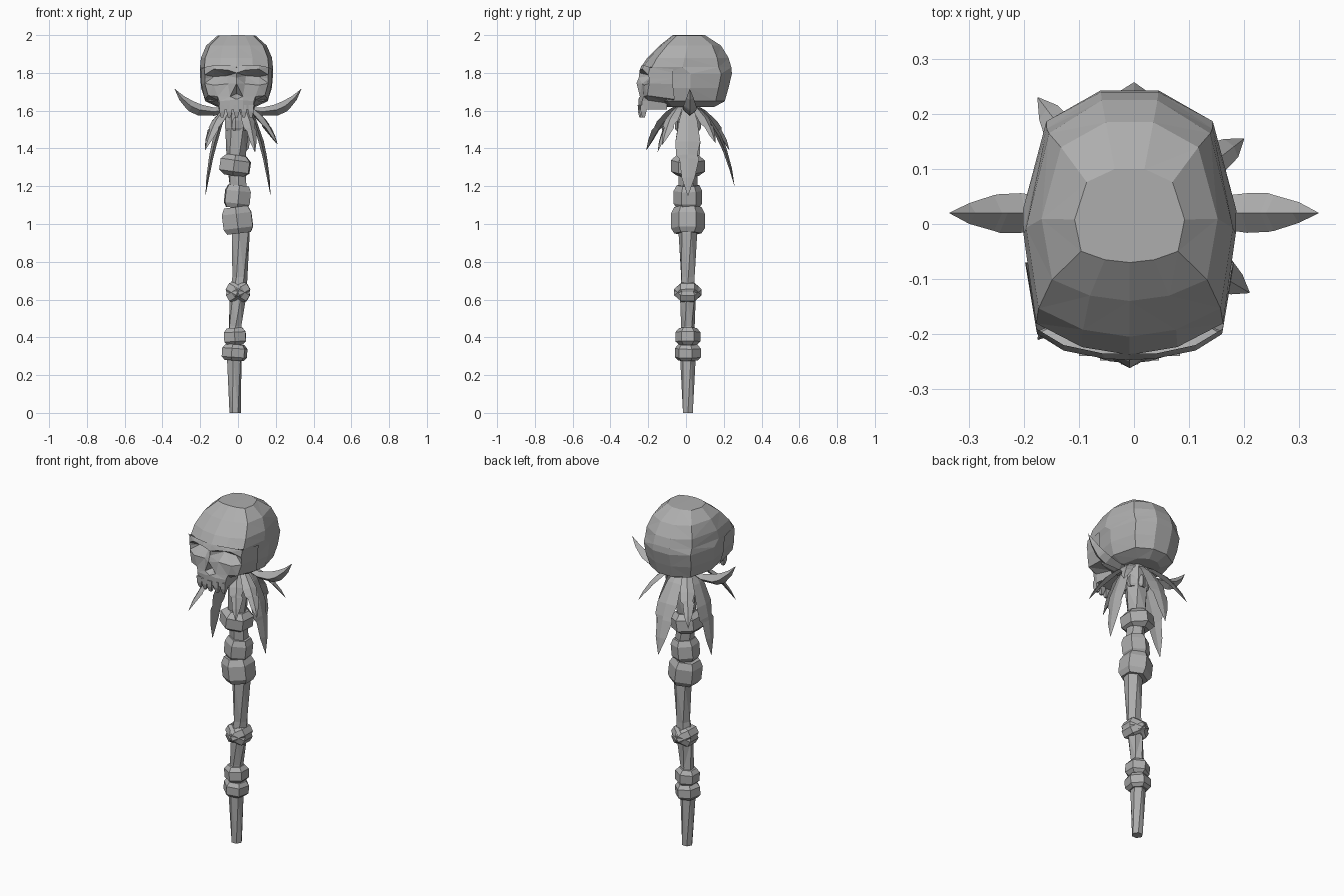
import bpy, bmesh
from math import sin, cos, pi, radians
from mathutils import Vector, Matrix

cube = bpy.data.objects.get("Cube")
if cube:
    bpy.data.objects.remove(cube)

bone = bpy.data.materials.new("bone_grey")
bone.use_nodes = True
GREY = (0.42, 0.42, 0.42, 1)
bone.diffuse_color = GREY
bone.node_tree.nodes["Principled BSDF"].inputs["Base Color"].default_value = GREY


def finish(name, bm, triangulate):
    bmesh.ops.recalc_face_normals(bm, faces=bm.faces)
    if triangulate:
        bmesh.ops.triangulate(bm, faces=bm.faces)
    mesh = bpy.data.meshes.new(name)
    bm.to_mesh(mesh)
    bm.free()
    mesh.materials.append(bone)
    ob = bpy.data.objects.new(name, mesh)
    bpy.context.collection.objects.link(ob)


def loft(name, rings, triangulate=False):
    """Skin a list of equally long point rings and cap both ends."""
    bm = bmesh.new()
    rows = [[bm.verts.new(p) for p in ring] for ring in rings]
    n = len(rows[0])
    for a, b in zip(rows, rows[1:]):
        for i in range(n):
            j = (i + 1) % n
            bm.faces.new((a[i], a[j], b[j], b[i]))
    bm.faces.new(rows[0])
    bm.faces.new(rows[-1])
    finish(name, bm, triangulate)


def polygon(x, y, z, r, turn, sides=6):
    return [Vector((x + r * cos(turn + i * 2 * pi / sides),
                    y + r * sin(turn + i * 2 * pi / sides), z)) for i in range(sides)]


def collar(name, x, z, r, height, tilt, turn, inner):
    """Chunky bevelled band round the shaft, tilted sideways."""
    rot = Matrix.Rotation(radians(tilt), 3, 'Y')
    centre = Vector((x, 0.01, z))
    rings = []
    for h, k in ((-0.5, inner), (-0.3, 1), (0.25, 1), (0.5, inner)):
        rings.append([centre + rot @ p for p in polygon(0, 0, h * height, r * k, turn)])
    loft(name, rings)


def blade(name, root, mid, tip, width, thick, notch=1.0):
    """Curved leaf with a raised midrib, following a three point curve."""
    root, mid, tip = Vector(root), Vector(mid), Vector(tip)
    out = Vector((tip.x - root.x, tip.y - root.y, 0)).normalized()
    side = Vector((-out.y, out.x, 0))
    rings = []
    for t, wl, wr in ((0, .35, .35), (.22, .75, .7), (.48, 1, 1), (.62, notch, .95),
                      (.66, .9, .9 * notch), (.84, .55, .5), (1, .02, .02)):
        p = root * (1 - t) ** 2 + mid * 2 * t * (1 - t) + tip * t * t
        along = ((mid - root) * (1 - t) + (tip - mid) * t).normalized()
        d = side.cross(along) * thick * (wl + wr) / 2
        rings.append([p + side * width * wl, p + d, p - side * width * wr, p - d])
    loft(name, rings)


# Shaft, slightly bent and twisted
loft("shaft", [polygon(x, 0.01, z, r, turn) for x, z, r, turn in (
    (-.015, 0, .03, 0), (-.02, .3, .042, .4), (-.015, .46, .036, .6), (0, .62, .045, .9),
    (.01, .72, .04, 1.1), (.015, .95, .05, 1.4), (0, 1.2, .05, 1.6),
    (-.01, 1.36, .052, 1.9), (-.005, 1.5, .062, 2.1), (0, 1.66, .075, 2.2))], True)

# Bands round the shaft
for band in (
        ("lower_band", -.018, .32, .07, .085, 4, .3, .75),
        ("second_band", -.016, .405, .066, .09, -3, .5, .7),
        ("knot_band_a", 0, .64, .073, .065, 30, .5, .8),
        ("knot_band_b", 0, .64, .073, .065, -30, .5, .8),
        ("middle_band", -.003, 1.02, .09, .14, -7, .5, .8),
        ("upper_band", -.003, 1.145, .076, .12, 6, .6, .8),
        ("neck_band", -.015, 1.31, .09, .11, 8, .45, .65),
        ("throat_band", -.005, 1.53, .07, .07, 0, .4, .9)):
    collar(*band)

# Cranium: outline fractions, repeated at each level
CX = -0.008
half = [(.45, .03), (.88, .12), (1, .46), (.78, .86), (.27, 1)]
outline = [(0, 0)] + half + [(-x, y) for x, y in reversed(half)]
levels = ((1.62, .1, -.1, .15), (1.65, .165, -.14, .205), (1.72, .187, -.15, .225),
          (1.795, .194, -.16, .243), (1.83, .193, -.238, .24), (1.88, .188, -.205, .225),
          (1.945, .16, -.14, .185), (1.995, .1, -.07, .1))
rings = [[Vector((CX + w * x, f + (b - f) * y, z)) for x, y in outline] for z, w, f, b in levels]
for p in rings[-1]:
    p.z += 0.005 - 0.02 * abs(p.x)
loft("cranium", rings, True)

# Face: rows from the middle outwards, then mirrored
crown = [(0, -.235, 1.835), (.05, -.235, 1.84), (.12, -.22, 1.84), (.17, -.19, 1.83), (.19, -.07, 1.82)]
brow = [(0, -.247, 1.8), (.045, -.245, 1.815), (.12, -.23, 1.82), (.168, -.2, 1.79), (.188, -.07, 1.8)]
socket = [(0, -.25, 1.775), (.05, -.18, 1.785), (.12, -.175, 1.78), (.168, -.195, 1.77), (.187, -.07, 1.77)]
lid = [(0, -.262, 1.745), (.045, -.232, 1.742), (.12, -.222, 1.735), (.168, -.195, 1.745), (.186, -.07, 1.74)]
cheek = [(0, -.2, 1.69), (.034, -.244, 1.675), (.1, -.225, 1.675), (.15, -.205, 1.68), (.168, -.06, 1.66)]
lip = [(0, -.252, 1.66), (.035, -.25, 1.655), (.092, -.232, 1.65), (.1, -.2, 1.655), (.08, -.1, 1.64)]
gum = [(x * .95, y, 1.605) for x, y, z in lip]
palate = [(x * .8, -.1, 1.63) for x, y, z in gum]
bm = bmesh.new()
for s in (1, -1):
    grid = [[bm.verts.new((CX + s * x, y, z)) for x, y, z in row]
            for row in (crown, brow, socket, lid, cheek, lip, gum, palate)]
    for a, b in zip(grid, grid[1:]):
        for i in range(len(a) - 1):
            bm.faces.new((a[i], a[i + 1], b[i + 1], b[i]))
bmesh.ops.remove_doubles(bm, verts=bm.verts, dist=0.0005)
finish("face", bm, True)

# Upper teeth: tapered pegs along the gum
for i in range(5):
    x = (i - 2) * 0.038
    y = -.24 + abs(x) * .2
    loft(f"tooth_{i + 1}", [polygon(CX + x, y, z, r, pi / 4, 4) for z, r in
                            ((1.63, .022), (1.595, .021), (1.565, .01))])

for s, label in ((1, "left"), (-1, "right")):
    # Side tusks sweeping up
    blade(f"{label}_tusk", (s * .05, .02, 1.61), (s * .23, .02, 1.55),
          (s * .335, .02, 1.715), .036, .03)
    # Long side leaves
    blade(f"{label}_long_leaf", (s * .05, .01, 1.63), (s * .14, .01, 1.46),
          (s * .172, .01, 1.15), .066, .014, .75)

# Long back leaf
blade("back_leaf", (0, .05, 1.63), (0, .2, 1.5), (0, .257, 1.2), .062, .014, .75)

# Shorter leaves fanned between the long ones
for i, (x, y, z) in enumerate(((.21, -.125, 1.42), (.2, .155, 1.43), (-.175, .23, 1.39),
                               (-.175, -.21, 1.39), (.09, -.15, 1.38))):
    blade(f"short_leaf_{i + 1}", (x * .2, y * .2, 1.63), (x * .65, y * .65, 1.57),
          (x, y, z), .04, .014, .7)
